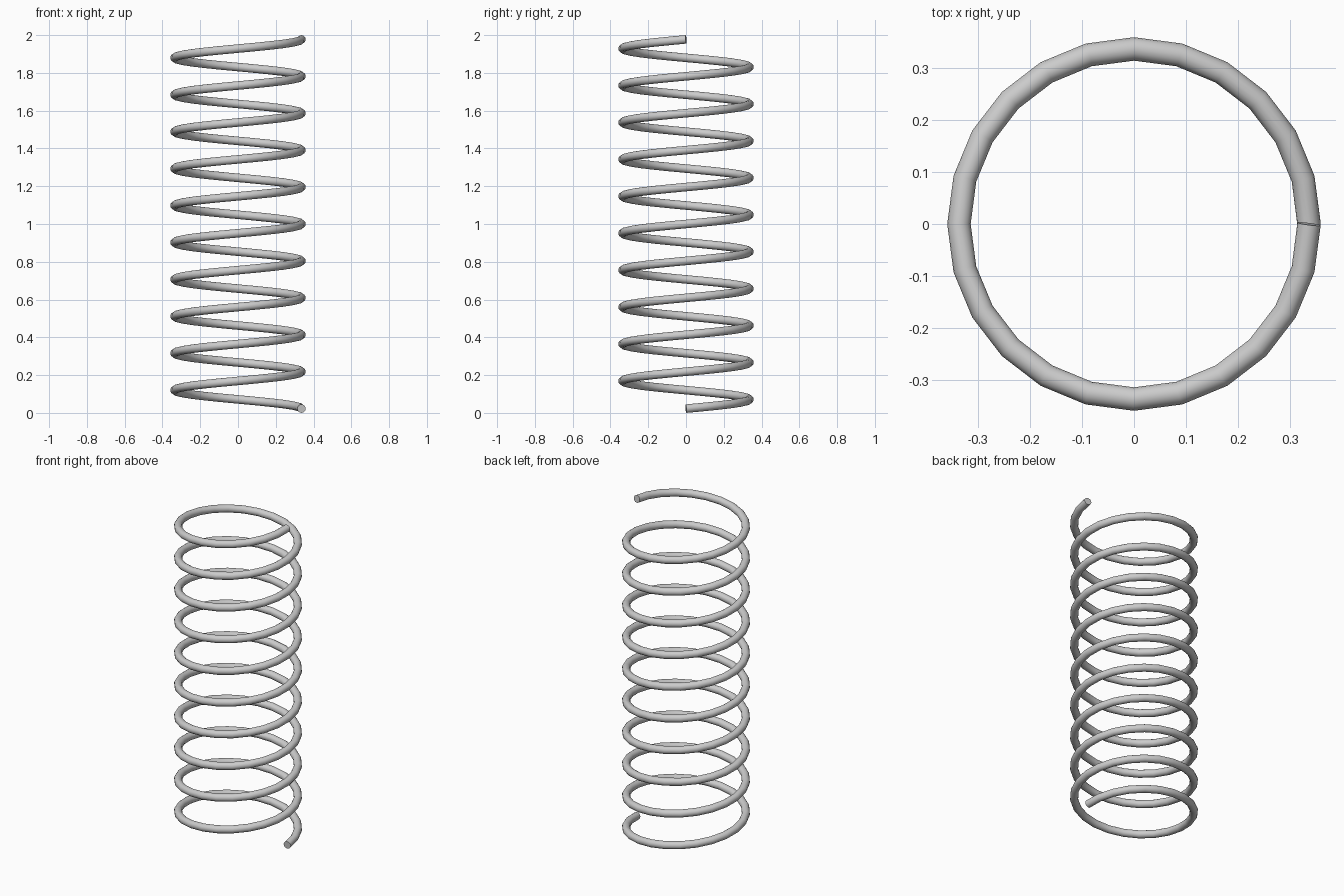
import bpy
import math

if "Cube" in bpy.data.objects:
    bpy.data.objects.remove(bpy.data.objects["Cube"])

TURNS, SEGMENTS = 10, 24          # coils, straight segments per coil
RADIUS, WIRE = 0.336, 0.0225      # coil radius, wire radius
Z0, Z1 = WIRE, 2.0 - WIRE         # wire centre heights at both ends

# Helical centre line, counter-clockwise going up
curve = bpy.data.curves.new("coil_spring", 'CURVE')
curve.dimensions = '3D'
curve.twist_mode = 'Z_UP'
spline = curve.splines.new('POLY')
count = TURNS * SEGMENTS
spline.points.add(count)
for i, p in enumerate(spline.points):
    a = 2 * math.pi * i / SEGMENTS
    p.co = (RADIUS * math.cos(a), RADIUS * math.sin(a),
            Z0 + (Z1 - Z0) * i / count, 1)
spline.use_smooth = True

# Round wire with closed ends
curve.bevel_depth = WIRE
curve.bevel_resolution = 6
curve.use_fill_caps = True

spring = bpy.data.objects.new("coil_spring", curve)
bpy.context.collection.objects.link(spring)
bpy.context.view_layer.objects.active = spring
spring.select_set(True)
bpy.ops.object.convert(target='MESH')
bpy.ops.object.shade_smooth_by_angle(angle=math.radians(40))
